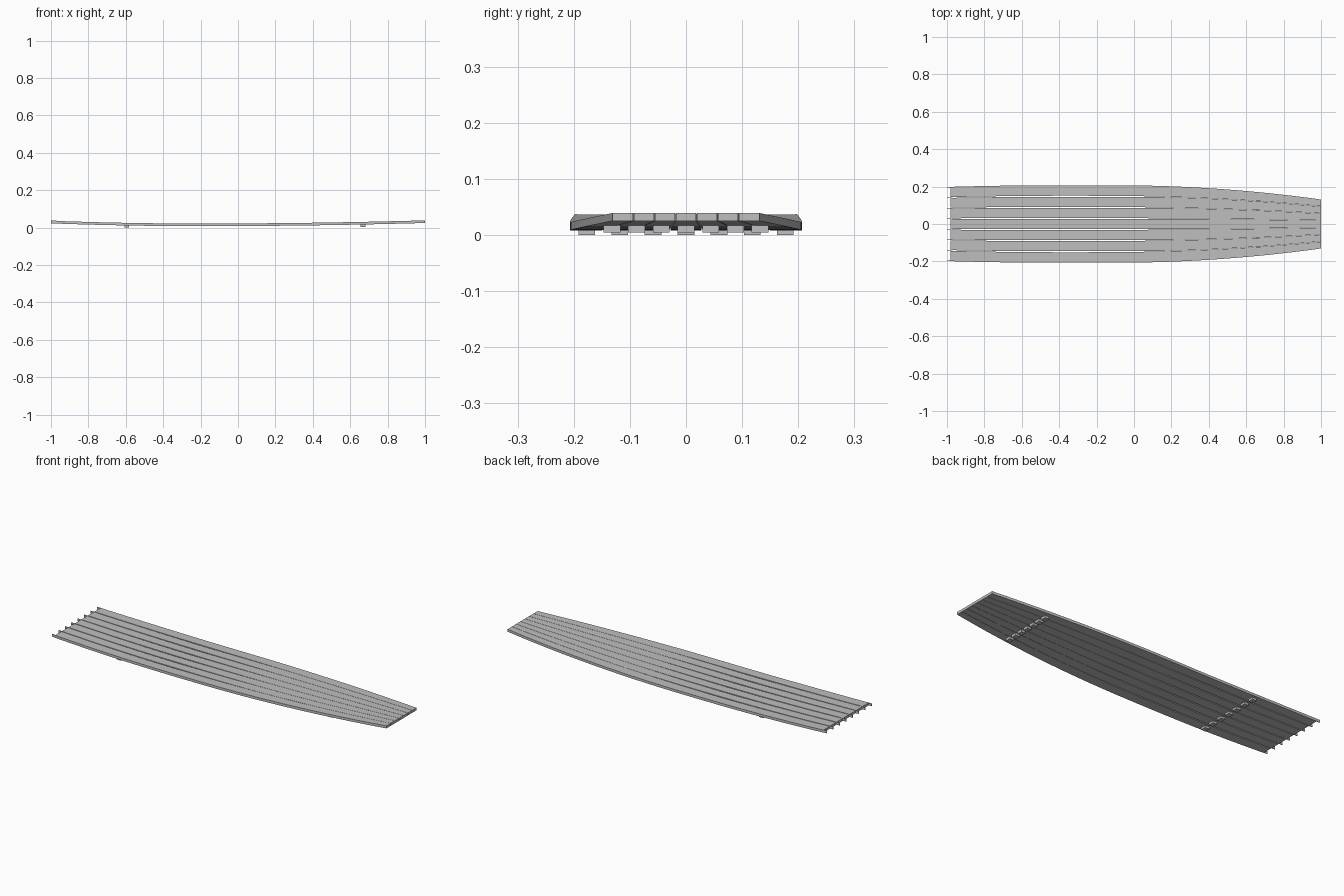
import bpy, bmesh

cube = bpy.data.objects.get("Cube")
if cube:
    bpy.data.objects.remove(cube, do_unlink=True)

PLANKS = 7
THICK = 0.014


def material(name, rgb):
    m = bpy.data.materials.new(name)
    m.use_nodes = True
    m.diffuse_color = (*rgb, 1)
    m.node_tree.nodes["Principled BSDF"].inputs["Base Color"].default_value = (*rgb, 1)
    return m


deck_grey = material("deck grey", (0.52, 0.52, 0.52))
block_grey = material("pale block grey", (0.54, 0.52, 0.54))


def top_z(x):
    """Gentle sag along the length."""
    span = 0.8 if x < -0.2 else 1.2
    rise = 0.015 if x < -0.2 else 0.017
    return 0.022 + rise * ((x + 0.2) / span) ** 2


def half_width(x):
    """Outline of the deck: nearly straight, then tapering."""
    if x < -0.4:
        return 0.207 - 0.009 * ((x + 0.4) / 0.6) ** 2
    return 0.207 - 0.076 * (max(0, x + 0.1) / 1.1) ** 2


def gap(x):
    """Slot between planks, widest near the middle and closing at the nose."""
    if x < -0.3:
        return 0.007 - 0.003 * (-0.3 - x) / 0.7
    return max(0.0015, 0.007 - 0.011 * (x + 0.3))


def finish(name, bm, mat, smooth=True):
    bmesh.ops.recalc_face_normals(bm, faces=bm.faces)
    mesh = bpy.data.meshes.new(name)
    bm.to_mesh(mesh)
    bm.free()
    mesh.materials.append(mat)
    ob = bpy.data.objects.new(name, mesh)
    bpy.context.collection.objects.link(ob)
    if smooth:
        bpy.ops.object.select_all(action="DESELECT")
        ob.select_set(True)
        bpy.context.view_layer.objects.active = ob
        bpy.ops.object.shade_smooth_by_angle()
    return ob


def loft(name, sections, mat):
    """Skin four-cornered cross-sections and cap both ends."""
    bm = bmesh.new()
    rings = [[bm.verts.new(p) for p in s] for s in sections]
    for a, b in zip(rings, rings[1:]):
        for i in range(4):
            j = (i + 1) % 4
            bm.faces.new((a[i], a[j], b[j], b[i]))
    bm.faces.new(rings[0])
    bm.faces.new(rings[-1])
    return finish(name, bm, mat)


def section(x, y0, y1):
    z = top_z(x)
    return [(x, y0, z - THICK), (x, y1, z - THICK), (x, y1, z), (x, y0, z)]


def box(name, x, y, z0, z1, sx, sy, mat):
    bm = bmesh.new()
    bmesh.ops.create_cube(bm, size=1)
    for v in bm.verts:
        v.co = (x + v.co.x * sx, y + v.co.y * sy, (z0 + z1) / 2 + v.co.z * (z1 - z0))
    return finish(name, bm, mat, False)


# Long curved planks
STEPS = 48
xs = [-0.98 + 1.98 * i / STEPS for i in range(STEPS + 1)]
for n in range(PLANKS):
    rows = []
    for x in xs:
        w, g = half_width(x), gap(x) / 2
        pitch = 2 * w / PLANKS
        y0 = -w + n * pitch + (g if n else 0)
        y1 = -w + (n + 1) * pitch - (g if n < PLANKS - 1 else 0)
        rows.append(section(x, y0, y1))
    loft(f"plank_{n + 1}", rows, deck_grey)

# Thin tongues at the square end, one at each plank edge
for n in range(PLANKS + 1):
    w = half_width(-1)
    y = (w - 0.002) * (2 * n / PLANKS - 1)
    z = top_z(-1)
    box(f"end_tongue_{n + 1}", -0.985, y, z - THICK, z, 0.03, 0.003, deck_grey)

# Two rows of support blocks beneath the planks
for row, x, pitch, bottom in (("rear", -0.595, 0.059, 0.0), ("nose", 0.668, 0.044, 0.004)):
    for n in range(PLANKS):
        y = (n - PLANKS // 2) * pitch
        box(f"{row}_block_{n + 1}", x, y, bottom, top_z(x) - THICK + 0.002,
            0.026, 0.03, block_grey)
